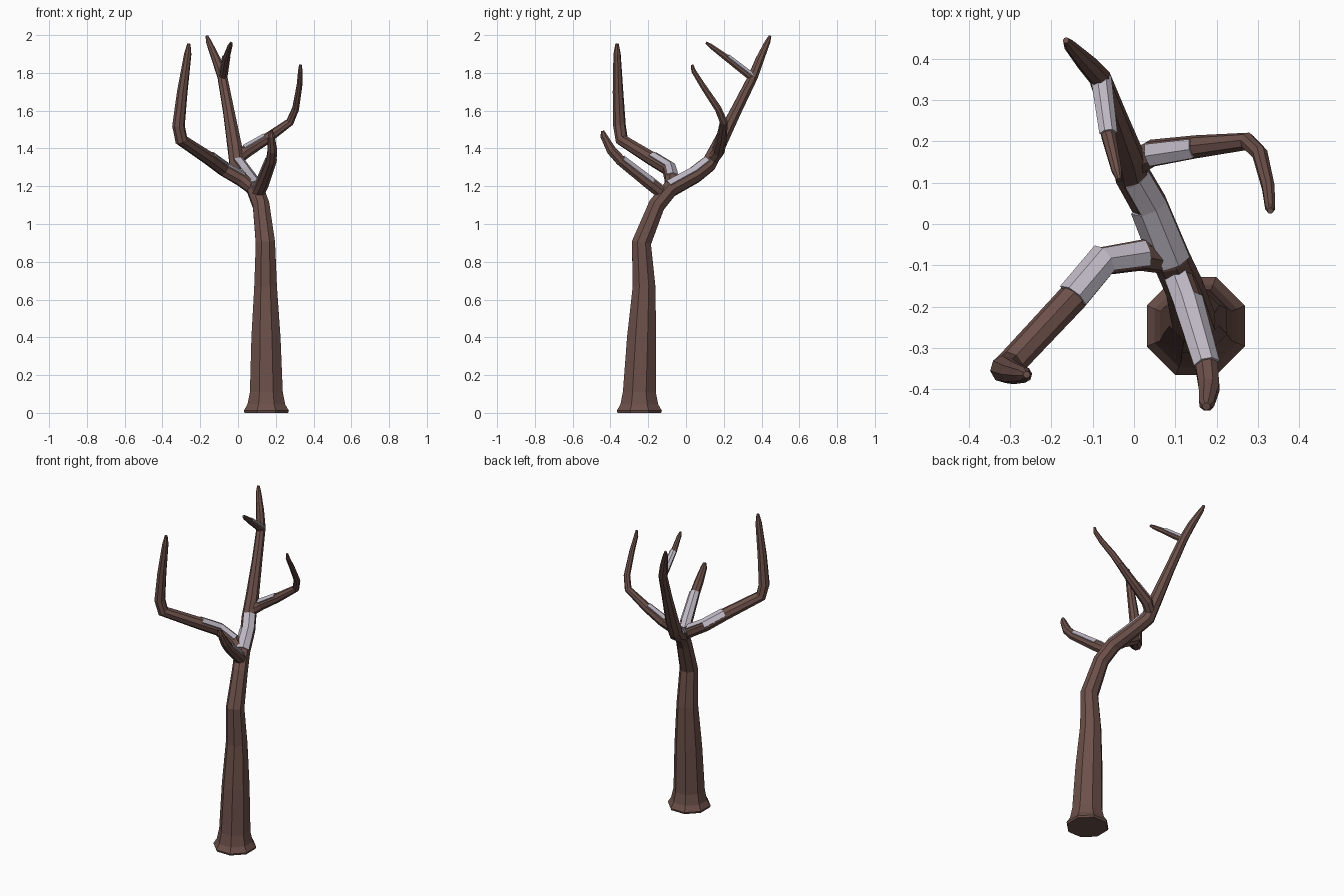
import bpy, bmesh, math
from mathutils import Vector

SIDES = 8


def material(name, color):
    m = bpy.data.materials.new(name)
    m.diffuse_color = color
    return m


BARK = material("bark", (0.15, 0.08, 0.067, 1))
SNOW = material("snow", (0.52, 0.48, 0.55, 1))


def tube(path, grow=0.0):
    """Octagonal tube through (x, y, z, radius) points."""
    pts = [Vector(p[:3]) for p in path]
    bm = bmesh.new()
    rings, side = [], Vector((1, 0, 0))
    for i, p in enumerate(pts):
        a = (p - pts[i - 1]).normalized() if i else None
        b = (pts[i + 1] - p).normalized() if i < len(pts) - 1 else None
        t = (a + b).normalized() if a and b else (a or b)
        side = (side - t * side.dot(t)).normalized()
        up = t.cross(side)
        r = (path[i][3] + grow) / math.cos(math.pi / SIDES)
        ring = []
        for k in range(SIDES):
            ang = (k + 0.5) * 2 * math.pi / SIDES
            ring.append(bm.verts.new(p + r * (math.cos(ang) * side + math.sin(ang) * up)))
        rings.append(ring)
    for r0, r1 in zip(rings, rings[1:]):
        for k in range(SIDES):
            n = (k + 1) % SIDES
            bm.faces.new((r0[k], r0[n], r1[n], r1[k]))
    return bm, rings


def finish(name, bm, mat):
    bmesh.ops.recalc_face_normals(bm, faces=bm.faces[:])
    me = bpy.data.meshes.new(name)
    bm.to_mesh(me)
    bm.free()
    me.materials.append(mat)
    ob = bpy.data.objects.new(name, me)
    bpy.context.collection.objects.link(ob)
    return ob


def limb(name, path):
    bm, rings = tube(path)
    bm.faces.new(rings[0][::-1])
    bm.faces.new(rings[-1])
    finish(name, bm, BARK)


def snow(name, path, limit=0.45):
    """Thin shell lying on the upward faces of a limb."""
    bm, _ = tube(path, 0.005)
    bm.normal_update()
    low = [f for f in bm.faces if f.normal.z < limit]
    bmesh.ops.delete(bm, geom=low, context='FACES')
    ob = finish(name, bm, SNOW)
    mod = ob.modifiers.new("thickness", 'SOLIDIFY')
    mod.thickness = 0.008
    mod.offset = -1


# Trunk bending back into the main bough
trunk = [(0.15, -0.247, 0.0, 0.115), (0.15, -0.247, 0.012, 0.119),
         (0.15, -0.247, 0.045, 0.1), (0.15, -0.247, 0.11, 0.087),
         (0.148, -0.235, 0.4, 0.077), (0.146, -0.222, 0.67, 0.06),
         (0.145, -0.236, 0.9, 0.051), (0.122, -0.155, 1.1, 0.044),
         (0.09, -0.085, 1.185, 0.043), (0.035, 0.05, 1.26, 0.041),
         (-0.005, 0.12, 1.315, 0.04), (-0.018, 0.17, 1.41, 0.037),
         (-0.05, 0.265, 1.6, 0.029), (-0.083, 0.355, 1.78, 0.025),
         (-0.115, 0.39, 1.87, 0.022), (-0.155, 0.432, 1.965, 0.014),
         (-0.165, 0.445, 1.995, 0.007)]
limb("trunk", trunk)

# Long left branch
left = [(0.085, -0.09, 1.18, 0.03), (0.02, -0.075, 1.235, 0.036),
        (-0.075, -0.09, 1.29, 0.035), (-0.15, -0.18, 1.345, 0.034),
        (-0.3, -0.34, 1.445, 0.032), (-0.315, -0.352, 1.52, 0.031),
        (-0.295, -0.36, 1.7, 0.026), (-0.266, -0.365, 1.9, 0.018),
        (-0.26, -0.365, 1.955, 0.008)]
limb("left_branch", left)

# Short front branch
front = [(0.1, -0.11, 1.15, 0.032), (0.13, -0.19, 1.213, 0.032),
         (0.176, -0.345, 1.335, 0.027), (0.182, -0.395, 1.39, 0.025),
         (0.176, -0.435, 1.465, 0.018), (0.175, -0.442, 1.493, 0.009)]
limb("front_branch", front)

# Thin right branch
right = [(-0.01, 0.14, 1.34, 0.03), (0.045, 0.172, 1.385, 0.031),
         (0.15, 0.187, 1.45, 0.026), (0.275, 0.2, 1.54, 0.02),
         (0.305, 0.17, 1.61, 0.018), (0.325, 0.09, 1.73, 0.015),
         (0.33, 0.04, 1.81, 0.012), (0.33, 0.032, 1.843, 0.007)]
limb("right_branch", right)

# Twig near the top
twig = [(-0.08, 0.35, 1.775, 0.02), (-0.062, 0.215, 1.88, 0.017),
        (-0.042, 0.13, 1.943, 0.012), (-0.036, 0.107, 1.96, 0.006)]
limb("top_twig", twig)

# Snow on the upper sides
snow("snow_main", trunk[8:11])
snow("snow_left", left[1:4])
snow("snow_front", front[0:3])
snow("snow_right", right[1:3])
snow("snow_twig", twig[0:2])
